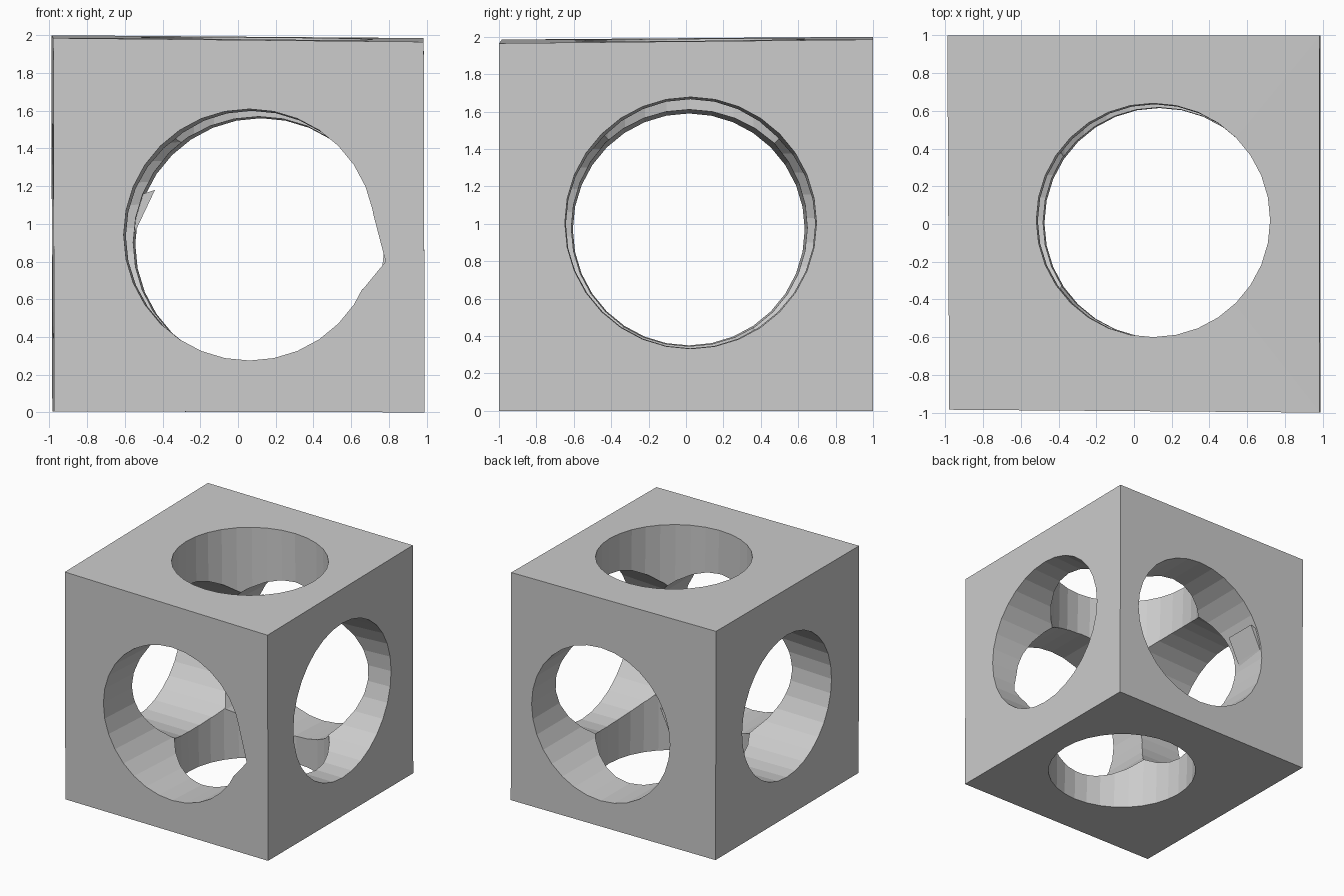
import bpy, bmesh
from mathutils import Vector

cube = bpy.data.objects.get("Cube")
if cube:
    bpy.data.objects.remove(cube, do_unlink=True)

mat = bpy.data.materials.new("plain grey")
mat.use_nodes = True
GREY = (0.6, 0.6, 0.6, 1)
mat.diffuse_color = GREY
mat.node_tree.nodes["Principled BSDF"].inputs["Base Color"].default_value = GREY


def make_object(name, bm):
    bmesh.ops.recalc_face_normals(bm, faces=bm.faces[:])
    mesh = bpy.data.meshes.new(name)
    bm.to_mesh(mesh)
    bm.free()
    mesh.materials.append(mat)
    obj = bpy.data.objects.new(name, mesh)
    bpy.context.collection.objects.link(obj)
    return obj


def loft(name, loops):
    """Closed solid between two matching loops of points."""
    bm = bmesh.new()
    a, b = [[bm.verts.new(p) for p in loop] for loop in loops]
    bm.faces.new(a)
    bm.faces.new(b)
    n = len(a)
    for i in range(n):
        bm.faces.new((a[i], a[(i + 1) % n], b[(i + 1) % n], b[i]))
    return make_object(name, bm)


def bore(name, axis, start, r0, end, r1, sides=32):
    """Tapered, slightly tilted bore, extended beyond both walls."""
    start, end = Vector(start), Vector(end)
    step, dr = (end - start) * 0.1, (r1 - r0) * 0.1
    u, v = [Vector([float(k == i) for k in range(3)]) for i in range(3) if i != axis]
    from math import cos, sin, tau
    ring = [u * cos(tau * i / sides) + v * sin(tau * i / sides) for i in range(sides)]
    return loft(name, [[start - step + p * (r0 - dr) for p in ring],
                       [end + step + p * (r1 + dr) for p in ring]])


def prism(name, profile, y0, y1):
    return loft(name, [[(x, y, z) for x, z in profile] for y in (y0, y1)])


def boolean(target, tool, operation):
    mod = target.modifiers.new(tool.name, 'BOOLEAN')
    mod.operation, mod.object, mod.solver = operation, tool, 'EXACT'
    tool.hide_render = True
    tool.hide_set(True)
    bpy.context.view_layer.objects.active = target
    bpy.ops.object.modifier_apply(modifier=mod.name)
    bpy.data.objects.remove(tool, do_unlink=True)


# Block, very slightly out of square
block = loft("pierced_block", [
    [(-0.975, -0.985, 0.005), (0.99, -1, 0), (0.99, 1, 0), (-0.985, 1, 0.005)],
    [(-0.98, -0.985, 1.985), (0.985, -1, 1.965), (0.985, 1, 1.985), (-0.99, 1, 2)]])

# Three crossing bores
for tool in (
        bore("front_back_bore", 1, (0.06, -1, 0.942), 0.667, (0.122, 1, 0.893), 0.667),
        bore("side_bore", 0, (-0.985, 0.015, 0.97), 0.62, (0.99, 0.025, 1.005), 0.673),
        bore("vertical_bore", 2, (0.135, 0.005, 0), 0.61, (0.102, 0.02, 1.98), 0.62)):
    boolean(block, tool, 'DIFFERENCE')

# Chipped notch at the front rim and small tooth at the back rim
boolean(block, prism("front_notch", [(0.6, 1.0), (0.715, 1.06), (0.783, 0.8), (0.66, 0.65)],
                     -1.1, -0.55), 'DIFFERENCE')
boolean(block, prism("back_tooth", [(-0.44, 1.18), (-0.56, 1.14), (-0.57, 0.9), (-0.535, 0.98)],
                     0.7, 0.985), 'UNION')

for face in block.data.polygons:
    face.use_smooth = False
    face.material_index = 0
